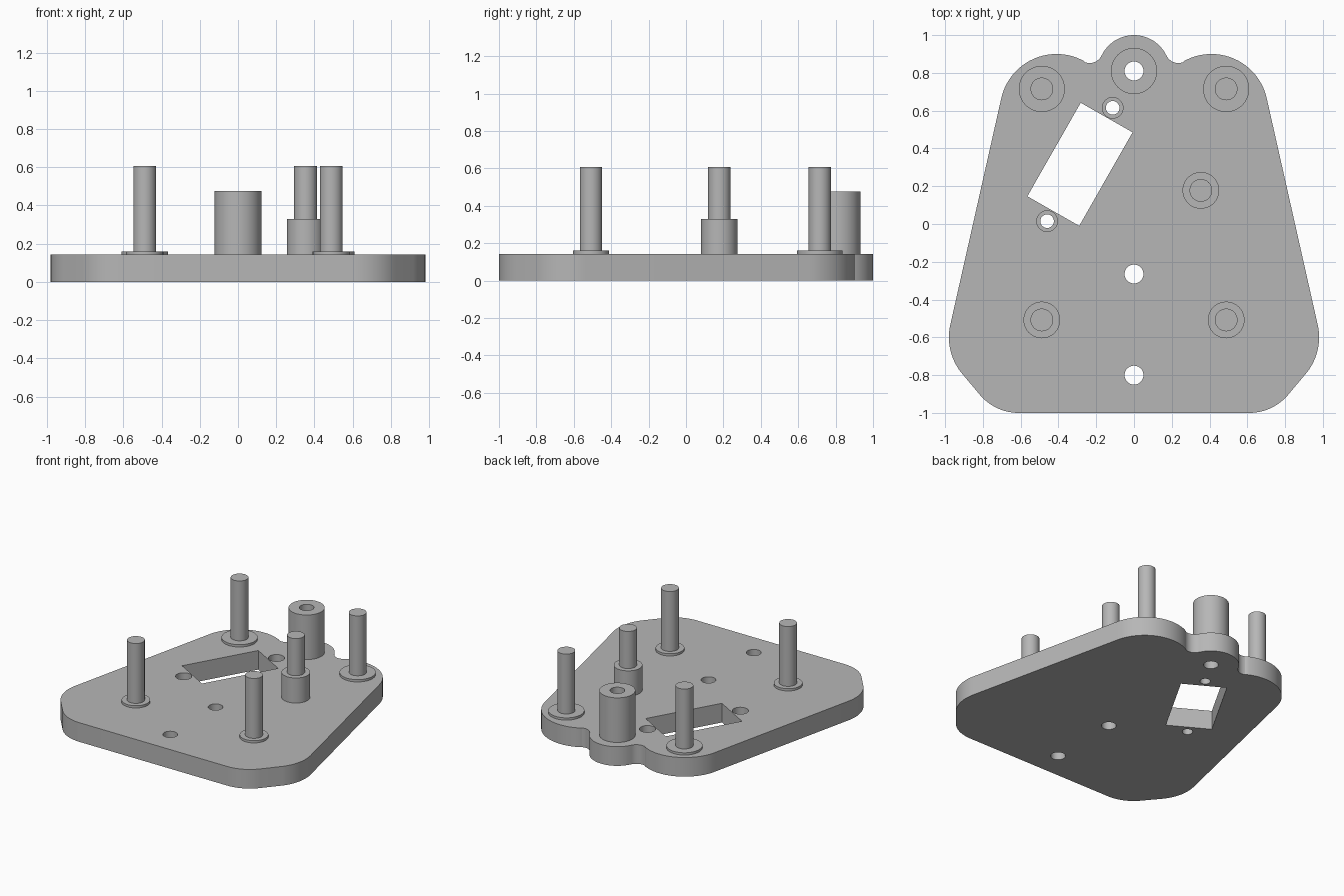
import bpy, bmesh
from math import radians, cos, sin
from mathutils import Matrix

cube = bpy.data.objects.get("Cube")
if cube:
    bpy.data.objects.remove(cube)

grey = bpy.data.materials.new("plain grey")
grey.use_nodes = True
colour = (0.47, 0.47, 0.47, 1)
grey.diffuse_color = colour
grey.node_tree.nodes["Principled BSDF"].inputs["Base Color"].default_value = colour

TOP = 0.143      # upper face of the plate
PIN_TOP = 0.607


def add_object(name, bm):
    bmesh.ops.recalc_face_normals(bm, faces=bm.faces)
    mesh = bpy.data.meshes.new(name)
    bm.to_mesh(mesh)
    bm.free()
    mesh.materials.append(grey)
    obj = bpy.data.objects.new(name, mesh)
    bpy.context.collection.objects.link(obj)
    return obj


def cylinder(name, x, y, radius, z0, z1):
    bm = bmesh.new()
    bmesh.ops.create_cone(bm, cap_ends=True, segments=48, radius1=radius, radius2=radius,
                          depth=z1 - z0, matrix=Matrix.Translation((x, y, (z0 + z1) / 2)))
    return add_object(name, bm)


def arc(cx, cy, r, start, end, steps=16):
    angles = [radians(start + (end - start) * i / steps) for i in range(steps + 1)]
    return [(cx + r * cos(a), cy + r * sin(a)) for a in angles]


def cut(target, cutter):
    mod = target.modifiers.new("cut", 'BOOLEAN')
    mod.operation = 'DIFFERENCE'
    mod.solver = 'EXACT'
    mod.object = cutter
    bpy.context.view_layer.objects.active = target
    bpy.ops.object.modifier_apply(modifier=mod.name)


# Plate outline: left half from the front edge to the back tab, then mirrored
half = (arc(0.61, -0.73, 0.27, -90, -38)
        + arc(0.68, -0.6, 0.3, -38, 12.4)
        + arc(0.41, 0.6, 0.3, 12.4, 118.5, 28)
        + arc(0.235, 0.922, 0.07, 298.5, 205.5)[1:]
        + arc(0, 0.81, 0.19, 25.5, 90)[1:])
outline = half + [(-x, y) for x, y in reversed(half[:-1])]
bm = bmesh.new()
face = bm.faces.new([bm.verts.new((x, y, 0)) for x, y in outline])
raised = bmesh.ops.extrude_face_region(bm, geom=[face])["geom"]
bmesh.ops.translate(bm, vec=(0, 0, TOP),
                    verts=[v for v in raised if isinstance(v, bmesh.types.BMVert)])
plate = add_object("base_plate", bm)

# Hollow boss on the back tab
boss = cylinder("back_boss", 0, 0.81, 0.122, TOP, 0.476)

# Cutters: bolt holes, stepped screw holes and the slanted window
cutters = []
for y in (0.81, -0.265, -0.8):
    cutters.append(cylinder("bolt_hole_cutter", 0, y, 0.05, -0.1, 0.7))
for x, y in ((-0.113, 0.615), (-0.46, 0.015)):
    cutters.append(cylinder("screw_hole_cutter", x, y, 0.036, -0.1, 0.3))
    cutters.append(cylinder("counterbore_cutter", x, y, 0.055, 0.05, 0.3))
bm = bmesh.new()
bmesh.ops.create_cube(bm, size=1, matrix=Matrix.Translation((-0.286, 0.316, 0.1))
                      @ Matrix.Rotation(radians(-29.7), 4, 'Z')
                      @ Matrix.Diagonal((0.316, 0.57, 0.6, 1)))
cutters.append(add_object("window_cutter", bm))

cut(boss, cutters[0])
for cutter in cutters:
    cut(plate, cutter)
for cutter in cutters:
    bpy.data.objects.remove(cutter)

# Pins with collars at the corners, and one on a tall standoff
parts = [plate, boss]
pins = [("back_left", 0.488, 0.715, 0.122, 0.16), ("back_right", -0.488, 0.715, 0.122, 0.16),
        ("front_left", 0.488, -0.508, 0.097, 0.16), ("front_right", -0.488, -0.508, 0.097, 0.16),
        ("middle", 0.354, 0.178, 0.097, 0.33)]
for label, x, y, radius, collar_top in pins:
    parts.append(cylinder(label + "_collar", x, y, radius, TOP - 0.02, collar_top))
    parts.append(cylinder(label + "_pin", x, y, 0.06, collar_top - 0.01, PIN_TOP))

# Smooth the round walls, keep the rims sharp
bpy.ops.object.select_all(action='DESELECT')
for part in parts:
    part.select_set(True)
bpy.context.view_layer.objects.active = plate
bpy.ops.object.shade_smooth_by_angle(angle=radians(30))
